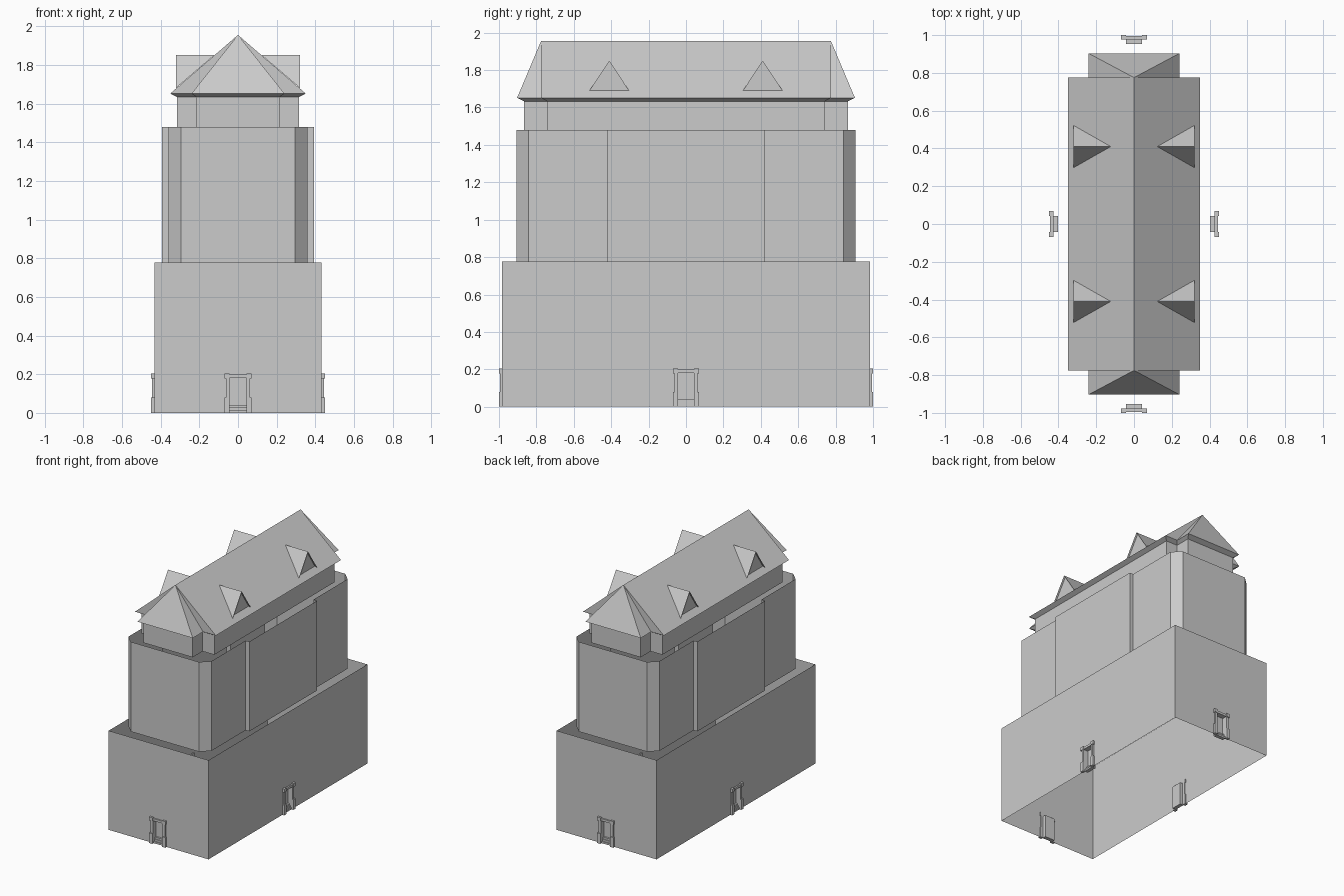
import bpy
from math import pi
from mathutils import Matrix

if "Cube" in bpy.data.objects:
    bpy.data.objects.remove(bpy.data.objects["Cube"], do_unlink=True)

stone = bpy.data.materials.new("grey_stone")
stone.use_nodes = True
GREY = (0.6, 0.6, 0.6, 1)
stone.diffuse_color = GREY
stone.node_tree.nodes["Principled BSDF"].inputs["Base Color"].default_value = GREY


def add_mesh(name, verts, faces, quarter_turns=0):
    """Flat-shaded mesh object, turned about the vertical axis."""
    mesh = bpy.data.meshes.new(name)
    mesh.from_pydata(verts, [], faces)
    mesh.transform(Matrix.Rotation(quarter_turns * pi / 2, 4, "Z"))
    mesh.materials.append(stone)
    obj = bpy.data.objects.new(name, mesh)
    bpy.context.collection.objects.link(obj)
    return obj


def loft(name, low, z_low, high, z_high):
    """Open band between two outlines of equal length."""
    n = len(low)
    verts = [(x, y, z_low) for x, y in low] + [(x, y, z_high) for x, y in high]
    faces = [(i, (i + 1) % n, (i + 1) % n + n, i + n) for i in range(n)]
    return add_mesh(name, verts, faces)


def box(name, x, y, z, turns):
    verts = [(a, b, c) for c in z for b in y for a in x]
    faces = [(0, 2, 3, 1), (4, 5, 7, 6), (0, 1, 5, 4),
             (1, 3, 7, 5), (3, 2, 6, 7), (2, 0, 4, 6)]
    return add_mesh(name, verts, faces, turns)


def cross(wide, wide_y, narrow, narrow_y):
    """Counter-clockwise cross-shaped outline."""
    half = [(wide, -wide_y), (wide, wide_y), (narrow, wide_y),
            (narrow, narrow_y), (-narrow, narrow_y), (-narrow, wide_y)]
    return half + [(-x, -y) for x, y in half]


BASE_X, BASE_Y, BASE_TOP = 0.433, 0.983, 0.777
TOWER_TOP, SOFFIT, EAVE, RIDGE = 1.48, 1.633, 1.652, 1.955
DOOR_W, DOOR_H = 0.043, 0.18


def base_side(side, turns, half, dist):
    """One base wall with its doorway, steps and surround."""
    y = -dist
    outline = [(-half, 0), (-DOOR_W, 0), (-DOOR_W, DOOR_H), (DOOR_W, DOOR_H),
               (DOOR_W, 0), (half, 0), (half, BASE_TOP), (-half, BASE_TOP)]
    add_mesh(side + "_base_wall", [(x, y, z) for x, z in outline],
             [tuple(range(len(outline)))], turns)

    # Recess: sides, lintel underside and door panel
    back = y + 0.03
    arch = outline[1:5]
    verts = [(x, y, z) for x, z in arch] + [(x, back, z) for x, z in arch]
    add_mesh(side + "_door_recess", verts,
             [(0, 1, 5, 4), (1, 2, 6, 5), (2, 3, 7, 6), (4, 5, 6, 7)], turns)

    # Steps rising into the doorway
    for i in range(3):
        box(f"{side}_door_step_{i + 1}", (-DOOR_W, DOOR_W),
            (y + 0.008 * i, back), (0, 0.014 * (i + 1)), turns)

    # Pillars with plinths and capitals
    for label, s in (("left", 1), ("right", -1)):
        for part, inner, outer, depth, z in (
                ("plinth", DOOR_W, 0.07, 0.017, (0, 0.08)),
                ("pillar", DOOR_W, 0.062, 0.011, (0.08, 0.178)),
                ("capital", DOOR_W, 0.07, 0.017, (0.178, 0.205))):
            box(f"{side}_{label}_door_{part}", sorted((s * inner, s * outer)),
                (y - depth, y + 0.006), z, turns)
    box(side + "_door_lintel", (-DOOR_W, DOOR_W), (y - 0.011, y + 0.006),
        (DOOR_H, 0.198), turns)


base_side("front", 0, BASE_X, BASE_Y)
base_side("left", 1, BASE_Y, BASE_X)
base_side("back", 2, BASE_X, BASE_Y)
base_side("right", 3, BASE_Y, BASE_X)

# Middle storey with projecting side bays and cut corners
half = [(0.36, -0.843), (0.36, -0.42), (0.392, -0.42), (0.392, 0.42),
        (0.36, 0.42), (0.36, 0.843), (0.295, 0.905)]
# The cut corners mirror onto the other side of each end
half = [(0.295, -0.905)] + half
middle = half + [(-x, -y) for x, y in half]
loft("middle_storey_walls", middle, BASE_TOP, middle, TOWER_TOP)

# Upper storey and the sloping soffit under the eaves
upper = cross(0.315, 0.743, 0.214, 0.866)
eaves = cross(0.35, 0.775, 0.24, 0.903)
loft("upper_storey_walls", upper, TOWER_TOP, upper, SOFFIT)
loft("roof_soffit", upper, SOFFIT, eaves, EAVE)

# Roof: each eave edge rises to the nearer end of the ridge
n = len(eaves)
back_peak, front_peak = n, n + 1
verts = [(x, y, EAVE) for x, y in eaves]
verts += [(0, 0.775, RIDGE), (0, -0.775, RIDGE)]
faces = [(0, 1, back_peak, front_peak), (6, 7, front_peak, back_peak)]
faces += [(i, i + 1, back_peak) for i in range(1, 6)]
faces += [(i, (i + 1) % n, front_peak) for i in range(7, n)]
add_mesh("roof", verts, faces)

# Dormers with set-back front panels
for side, turns in (("left", 0), ("right", 2)):
    for label, y in (("first", -0.41), ("second", 0.41)):
        verts = [(0.32, y - 0.112, 1.681), (0.32, y + 0.112, 1.681),
                 (0.32, y, 1.85), (0.123, y, 1.85)]
        add_mesh(f"{side}_{label}_dormer_roof", verts,
                 [(0, 2, 3), (2, 1, 3)], turns)
        panel = [(0.305, py, z) for _, py, z in verts[:3]]
        add_mesh(f"{side}_{label}_dormer_panel", panel, [(0, 1, 2)], turns)
